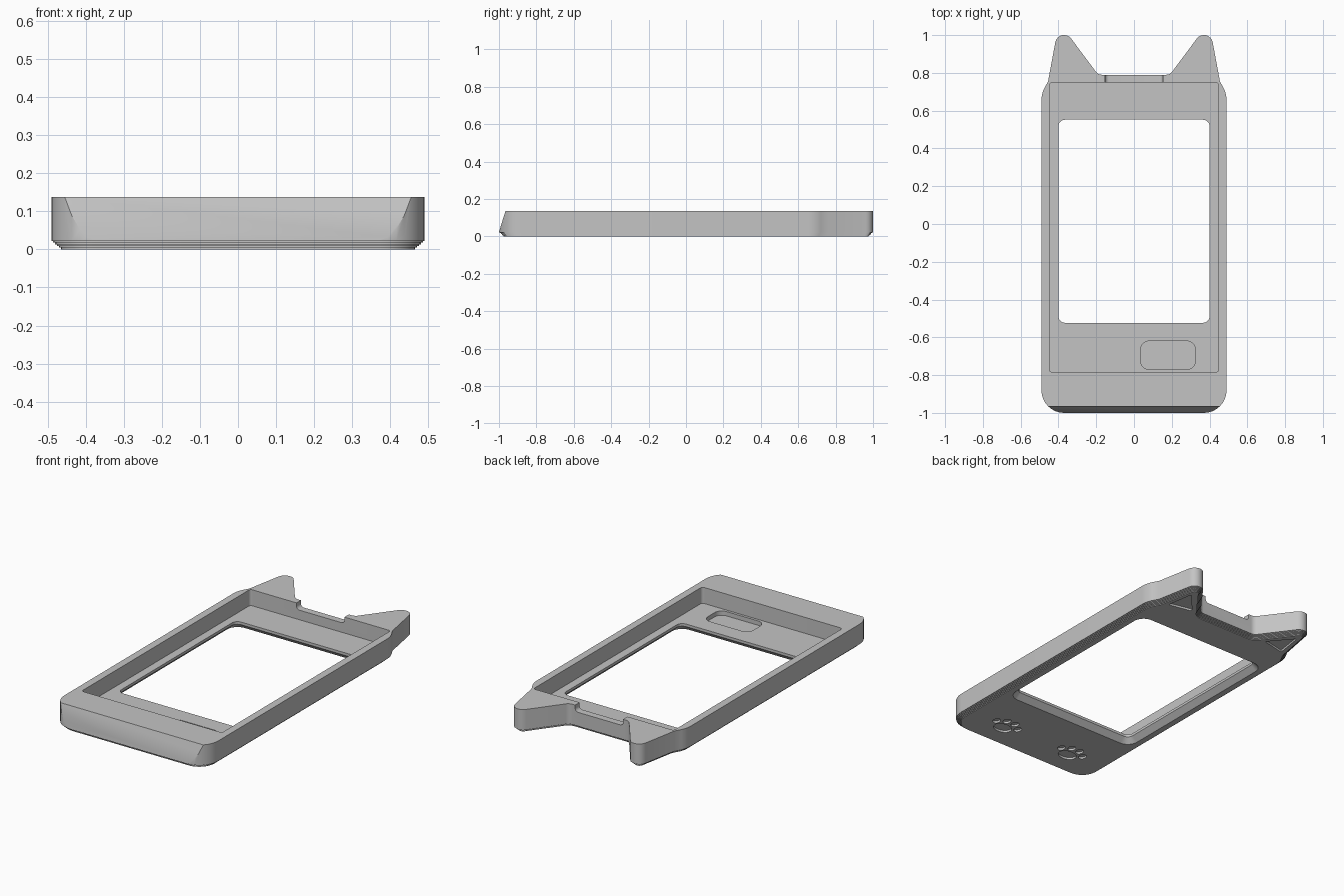
import bpy, bmesh, math
from mathutils import Vector, Matrix

cube = bpy.data.objects.get("Cube")
if cube:
    bpy.data.objects.remove(cube, do_unlink=True)

HEIGHT = 0.137
grey = bpy.data.materials.new("matte grey")
grey.use_nodes = True
grey.diffuse_color = (0.55, 0.55, 0.55, 1)
grey.node_tree.nodes["Principled BSDF"].inputs["Base Color"].default_value = (0.55, 0.55, 0.55, 1)


def rounded(corners, steps=8):
    """Polygon from (x, y, radius) corners, each filleted with an arc."""
    out = []
    n = len(corners)
    for i, (x, y, r) in enumerate(corners):
        p = Vector((x, y))
        if r == 0:
            out.append(p)
            continue
        u = (Vector(corners[i - 1][:2]) - p).normalized()
        v = (Vector(corners[(i + 1) % n][:2]) - p).normalized()
        turn = math.pi - u.angle(v)
        tangent = r * math.tan(turn / 2)
        centre = p + (u + v).normalized() * (r / math.cos(turn / 2))
        a, b = p + u * tangent - centre, p + v * tangent - centre
        for k in range(steps + 1):
            f = k / steps
            out.append(centre + (a * math.sin((1 - f) * turn) + b * math.sin(f * turn)) / math.sin(turn))
    return out


def inset(pts, d):
    """Move a counter-clockwise outline inwards by d."""
    out = []
    for i, p in enumerate(pts):
        e = (p - pts[i - 1]).normalized()
        f = (pts[(i + 1) % len(pts)] - p).normalized()
        m = Vector((-e.y - f.y, e.x + f.x)).normalized()
        out.append(p + m * (d / m.dot(Vector((-e.y, e.x)))))
    return out


def rectangle(x0, x1, y0, y1, r):
    return rounded([(x0, y0, r), (x1, y0, r), (x1, y1, r), (x0, y1, r)])


def ellipse(cx, cy, rx, ry, n=24):
    return [Vector((cx + rx * math.cos(math.tau * k / n), cy + ry * math.sin(math.tau * k / n)))
            for k in range(n)]


def loft(bm, rings):
    """Closed solid through stacked (outline, z) rings."""
    loops = [[bm.verts.new((p.x, p.y, z)) for p in pts] for pts, z in rings]
    for lo, hi in zip(loops, loops[1:]):
        for i in range(len(lo)):
            j = (i + 1) % len(lo)
            bm.faces.new((lo[i], lo[j], hi[j], hi[i]))
    bm.faces.new(loops[0][::-1])
    bm.faces.new(loops[-1])


def finish(name, bm):
    bmesh.ops.recalc_face_normals(bm, faces=bm.faces)
    mesh = bpy.data.meshes.new(name)
    bm.to_mesh(mesh)
    bm.free()
    mesh.materials.append(grey)
    obj = bpy.data.objects.new(name, mesh)
    bpy.context.collection.objects.link(obj)
    return obj


def cut(target, solids, matrix=None):
    """Subtract lofted solids from the target."""
    bm = bmesh.new()
    for rings in solids:
        loft(bm, rings)
    if matrix:
        bm.transform(matrix)
    cutter = finish("cutter", bm)
    cutter.hide_render = True
    mod = target.modifiers.new("cut", 'BOOLEAN')
    mod.operation, mod.solver, mod.object = 'DIFFERENCE', 'EXACT', cutter
    bpy.ops.object.modifier_apply(modifier=mod.name)
    bpy.data.objects.remove(cutter, do_unlink=True)


# Outline with two pointed ears, mirrored across x
half = [(0.49, -1, 0.12), (0.49, 0.69, 0.14), (0.455, 0.755, 0),
        (0.397, 1.068, 0.047), (0.19, 0.79, 0.04)]
outline = rounded(half + [(-x, y, r) for x, y, r in reversed(half)])

# Case body with a terraced lower edge
STEPS, RISE, CHAMFER = 5, 0.022, 0.025
rings = []
for k in range(STEPS):
    ring = inset(outline, CHAMFER * (1 - k / STEPS))
    rings += [(ring, RISE * k / STEPS), (ring, RISE * (k + 1) / STEPS)]
rings += [(outline, RISE), (outline, HEIGHT)]
bm = bmesh.new()
loft(bm, rings)

# Sloping front end
bmesh.ops.bisect_plane(bm, geom=bm.verts[:] + bm.edges[:] + bm.faces[:], clear_outer=True,
                       plane_co=(0, -1, 0.024), plane_no=(0, -0.113, 0.035))
bmesh.ops.holes_fill(bm, edges=[e for e in bm.edges if e.is_boundary], sides=0)
case = finish("case_shell", bm)
bpy.ops.object.select_all(action='DESELECT')
case.select_set(True)
bpy.context.view_layer.objects.active = case

# Device pocket
FLOOR = 0.045
pocket = rectangle(-0.447, 0.447, -0.785, 0.75, 0.015)
cut(case, [[(pocket, FLOOR), (pocket, 0.2)]])

# Screen window, flared underneath
window = rectangle(-0.4, 0.4, -0.523, 0.552, 0.035)
cut(case, [[(inset(window, -0.04), -0.01), (window, 0.03), (window, 0.1)]])

# Shallow well in the pocket floor
well = rectangle(0.035, 0.325, -0.77, -0.62, 0.045)
cut(case, [[(well, 0.02), (well, 0.08)]])

# Notch in the rear wall between the ears
notch = rounded([(-0.153, 0.1, 0.02), (0.153, 0.1, 0.02), (0.153, 0.2, 0), (-0.153, 0.2, 0)])
cut(case, [[(notch, -0.82), (notch, -0.7)]], Matrix.Rotation(math.pi / 2, 4, 'X'))

# Engraved inner ears and paw prints on the underside
engravings = []
for side in (-1, 1):
    engravings.append(rounded([(side * 0.4, 0.77, 0.006), (side * 0.375, 0.935, 0.006),
                               (side * 0.26, 0.8, 0.006)], 3))
    px, py = side * 0.23, -0.84
    engravings.append(ellipse(px, py, 0.055, 0.04))
    for tx, ty in ((0.075, 0.04), (0.028, 0.072)):
        for s in (-1, 1):
            engravings.append(ellipse(px + s * tx, py + ty, 0.02, 0.025, 16))
cut(case, [[(pts, -0.01), (pts, 0.012)] for pts in engravings])

bpy.ops.object.shade_smooth_by_angle(angle=math.radians(30))
